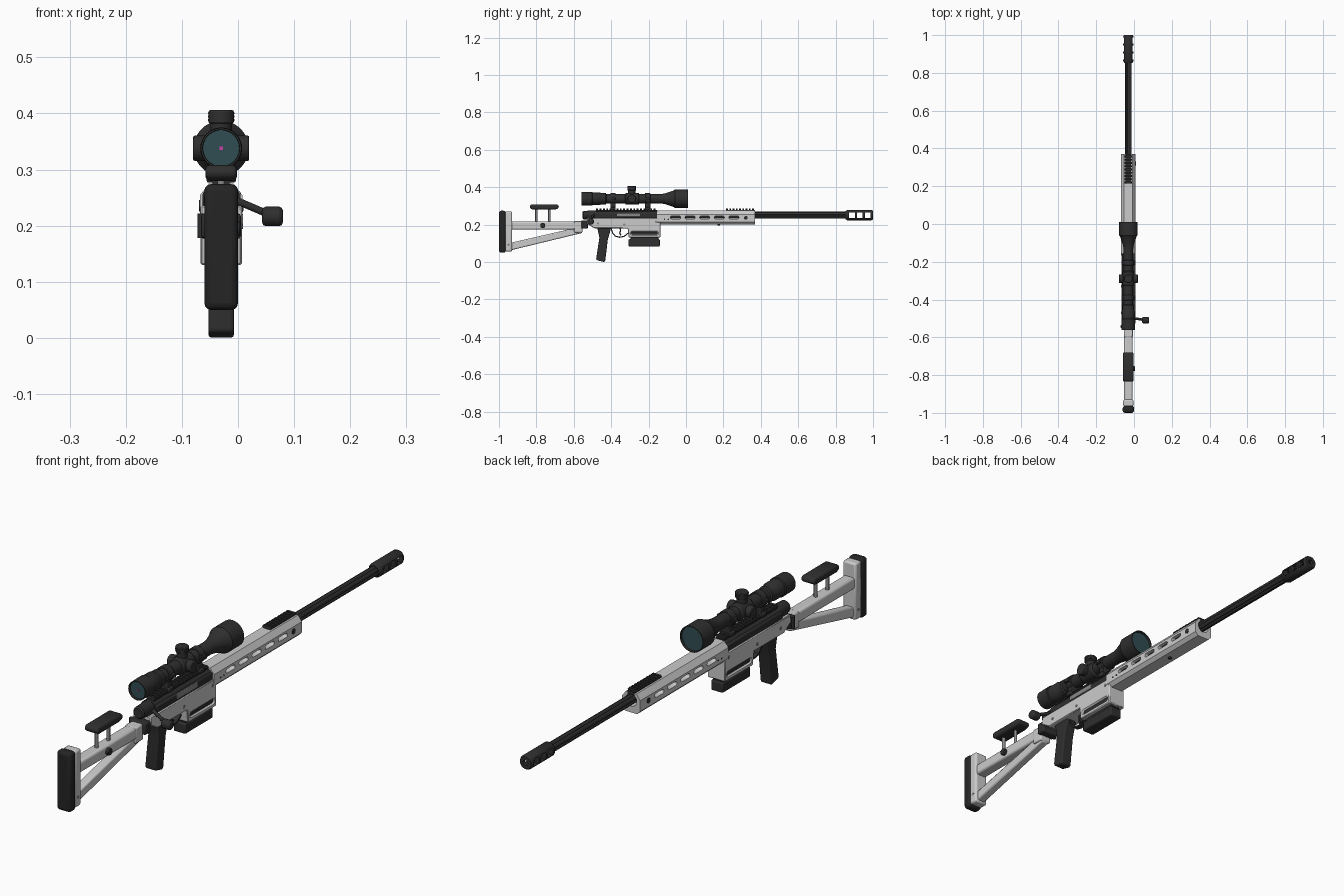
import bpy, bmesh, math
from mathutils import Vector

if "Cube" in bpy.data.objects:
    bpy.data.objects.remove(bpy.data.objects["Cube"])

CX = -0.03  # the gun's centre plane; only the bolt handle reaches further right


def mat(name, col):
    m = bpy.data.materials.new(name)
    m.diffuse_color = (*col, 1)
    m.use_nodes = True
    m.node_tree.nodes["Principled BSDF"].inputs["Base Color"].default_value = m.diffuse_color
    return m


BLACK = mat("black", (0.028, 0.028, 0.028))
RUBBER = mat("rubber", (0.018, 0.018, 0.018))
LENS = mat("lens", (0.03, 0.075, 0.085))
STEEL = mat("steel", (0.25, 0.25, 0.25))
DOT = mat("dot", (0.6, 0.05, 0.4))


def finish(name, bm, m=None, bevel=0, seg=2):
    bmesh.ops.recalc_face_normals(bm, faces=bm.faces)
    me = bpy.data.meshes.new(name)
    bm.to_mesh(me)
    bm.free()
    ob = bpy.data.objects.new(name, me)
    ob.location.x = CX
    bpy.context.collection.objects.link(ob)
    if m:
        me.materials.append(m)
    if bevel:
        b = ob.modifiers.new("bevel", 'BEVEL')
        b.width, b.segments, b.limit_method, b.angle_limit = bevel, seg, 'ANGLE', math.radians(40)
    return ob


def extrude(name, pts, vec, m=None, bevel=0, seg=2):
    bm = bmesh.new()
    f = bm.faces.new([bm.verts.new(p) for p in pts])
    r = bmesh.ops.extrude_face_region(bm, geom=[f])
    # the source face is kept by this operator, so it closes the solid
    bmesh.ops.translate(bm, vec=vec, verts=[v for v in r["geom"] if isinstance(v, bmesh.types.BMVert)])
    return finish(name, bm, m, bevel, seg)


def side(name, yz, w, m=None, bevel=0, seg=2, x=0):
    return extrude(name, [(x - w / 2, y, z) for y, z in yz], (w, 0, 0), m, bevel, seg)


def box(name, y0, y1, z0, z1, w, m=None, bevel=0, seg=2, x=0):
    return side(name, [(y0, z0), (y1, z0), (y1, z1), (y0, z1)], w, m, bevel, seg, x)


def cyl(name, p, q, r, m=None, bevel=0, n=32):
    p, q = Vector(p), Vector(q)
    rot = (q - p).to_track_quat('Z', 'Y')
    ring = [p + rot @ Vector((r * math.cos(a), r * math.sin(a), 0)) for a in (2 * math.pi * i / n for i in range(n))]
    return extrude(name, ring, q - p, m, bevel)


def lathe(name, prof, z, m=None, n=40):
    bm = bmesh.new()
    vs = [bm.verts.new((r, y, z)) for y, r in prof]
    es = [bm.edges.new(e) for e in zip(vs, vs[1:])]
    bmesh.ops.spin(bm, geom=vs + es, cent=(0, 0, z), axis=(0, 1, 0), angle=2 * math.pi, steps=n)
    bmesh.ops.remove_doubles(bm, verts=bm.verts, dist=1e-5)
    return finish(name, bm, m)


def cut(ob, cutters):
    bpy.context.view_layer.objects.active = ob
    for c in cutters:
        c.hide_render = True
        b = ob.modifiers.new("cut", 'BOOLEAN')
        b.operation, b.solver, b.object = 'DIFFERENCE', 'EXACT', c
        bpy.ops.object.modifier_apply(modifier=b.name)
        bpy.data.objects.remove(c)


def slot(y, z, length, h, w, x=0):
    k = length / 2 - h / 2
    arc = [(math.copysign(k, math.sin(a)) + h / 2 * math.sin(a), h / 2 * math.cos(a))
           for a in (2 * math.pi * (i + .5) / 16 for i in range(16))]
    return side("slot_cutter", [(y + u, z + v) for u, v in arc], w, x=x)


def rail(name, y0, y1, n):
    box(name + "_base", y0, y1, .268, .279, .03, BLACK)
    pitch = (y1 - y0) / n
    for i in range(n):
        y = y0 + i * pitch
        sec = [(-.016, .276), (.016, .276), (.02, .281), (.016, .287), (-.016, .287), (-.02, .281)]
        extrude(f"{name}_tooth_{i}", [(a, y, z) for a, z in sec], (0, pitch * .55, 0), BLACK)


# stock: butt pad, plate, tube and strut
box("butt_pad", -1, -.963, .05, .274, .06, RUBBER, .012, 3)
box("butt_plate", -.966, -.93, .056, .27, .054, None, .007)
box("stock_tube", -.935, -.555, .173, .217, .045, None, .009, 3)
side("stock_strut", [(-.94, .062), (-.94, .102), (-.61, .178), (-.555, .178), (-.555, .155)], .034, None, .006)
box("stock_end_block", -.60, -.553, .158, .218, .047, None, .005)
box("stock_hinge", -.56, -.525, .178, .222, .07, BLACK, .005)
cyl("hinge_pin", (-.034, -.543, .178), (-.034, -.543, .222), .008, BLACK)
cyl("butt_screw", (-.028, -.948, .092), (.028, -.948, .092), .006, STEEL)

# cheek rest on two posts
side("cheek_rest", [(-.835, .287), (-.82, .28), (-.70, .28), (-.68, .287), (-.68, .303), (-.69, .308), (-.825, .308), (-.835, .303)],
     .056, BLACK, .009, 3)
for y in (-.80, -.73):
    cyl("cheek_post", (0, y, .20), (0, y, .285), .0065, STEEL, n=20)
cyl("cheek_knob", (.02, -.766, .195), (.034, -.766, .195), .013, BLACK, .002)

# chassis with magazine well
chassis = side("chassis", [(-.53, .236), (-.53, .205), (-.49, .18), (-.312, .18), (-.306, .13), (-.137, .13), (-.137, .236)],
               .074)
for s in (-1, 1):
    cut(chassis, [slot(-.222, .154, .145, .018, .012, s * .037)])
    for y, z in ((-.47, .206), (-.33, .2), (-.16, .215)):
        cyl("chassis_screw", (s * .036, y, z), (s * .0385, y, z), .006, STEEL, n=16)
box("well_slot_panel", -.295, -.15, .143, .166, .064, BLACK)
chassis.modifiers.new("bevel", 'BEVEL').width = .004
chassis.modifiers["bevel"].limit_method = 'ANGLE'
box("magazine", -.296, -.147, .10, .14, .044, BLACK, .003)
box("magazine_base", -.307, -.14, .083, .122, .05, BLACK, .005)

# receiver, ejection port and bolt
lathe("receiver", [(-.49, 0), (-.49, .031), (-.15, .031), (-.15, 0)], .244, BLACK)
box("receiver_flat", -.49, -.15, .225, .262, .066, BLACK, .006)
box("ejection_port", -.37, -.245, .241, .261, .005, STEEL, .002, x=.032)
lathe("bolt_shroud", [(-.553, 0), (-.553, .018), (-.547, .023), (-.5, .025), (-.485, .025), (-.485, 0)], .250, BLACK)
box("bolt_root", -.53, -.485, .213, .25, .05, BLACK, .005)
cyl("bolt_handle", (.015, -.497, .25), (.085, -.508, .22), .0065, BLACK, n=20)
lathe_knob = cyl("bolt_knob", (.073, -.509, .2165), (.11, -.509, .2165), .0175, BLACK, .007)
rail("receiver_rail", -.48, -.155, 18)

# grip, trigger and guard
side("grip", [(-.475, .185), (-.40, .185), (-.405, .165), (-.418, .12), (-.432, .005), (-.44, .0), (-.478, .01), (-.48, .02), (-.463, .13)],
     .045, BLACK, .01, 3)


def ribbon(name, path, t, w):
    out, inn = [], []
    for i, p in enumerate(path):
        d = (Vector(path[min(i + 1, len(path) - 1)]) - Vector(path[max(i - 1, 0)])).normalized()
        nrm = Vector((-d.y, d.x)) * t / 2
        out.append(Vector(p) + nrm)
        inn.append(Vector(p) - nrm)
    side(name, [tuple(v) for v in out + inn[::-1]], w, BLACK)


ribbon("trigger_guard", [(-.402, .183), (-.392, .155), (-.378, .138), (-.355, .132), (-.33, .137), (-.315, .15), (-.306, .155)], .006, .02)
ribbon("trigger", [(-.352, .185), (-.35, .168), (-.354, .155), (-.348, .143)], .007, .01)

# handguard: chamfered tube with five slots on each side
sec = [(-.025, .2), (.025, .2), (.038, .213), (.038, .254), (.022, .275), (-.022, .275), (-.038, .254), (-.038, .213)]
guard = extrude("handguard", [(x, -.155, z) for x, z in sec], (0, .525, 0))
cut(guard, [cyl("bore_cutter", (0, -.12, .247), (0, .4, .247), .0235)]
    + [slot(-.056 + .078 * i, .238, .054, .016, .2) for i in range(5)])
for s in (-1, 1):
    cyl("handguard_screw", (s * .036, .32, .236), (s * .0395, .32, .236), .01, BLACK, n=20)
    for y in (-.115, -.095):
        cyl("handguard_pin", (s * .036, y, .228), (s * .0386, y, .228), .004, BLACK, n=12)
cyl("sling_stud", (0, .175, .194), (0, .175, .202), .007, BLACK, n=16)
rail("front_rail", .215, .37, 9)

# fluted barrel and muzzle brake with three side ports
ring = []
for i in range(72):
    a = 2 * math.pi * i / 72
    r = .0185 - .0035 * max(0, math.cos(6 * a)) ** 2
    ring.append((r * math.cos(a), -.15, .25 + r * math.sin(a)))
extrude("barrel", ring, (0, 1.01, 0), BLACK)
brake = lathe("muzzle_brake", [(.852, 0), (.852, .021), (.862, .027), (.993, .027), (1, .023), (1, .010), (.87, .010), (.87, 0)], .25, BLACK)
cut(brake, [box("port_cutter", y, y + .031, .236, .264, .1) for y in (.872, .914, .956)])

# scope body, lenses and mounts
SZ = .338
lathe("scope_body", [(-.548, 0), (-.548, .032), (-.56, .033), (-.56, .036), (-.503, .037), (-.5, .034), (-.46, .034), (-.455, .031),
                     (-.43, .031), (-.425, .025), (-.135, .025), (-.11, .029), (-.065, .044), (-.06, .049), (.01, .049), (.01, .046),
                     (-.002, .045), (-.002, 0)], SZ, BLACK, 48)
cyl("eyepiece_lens", (0, -.552, SZ), (0, -.545, SZ), .0325, LENS)
cyl("objective_lens", (0, -.004, SZ), (0, .002, SZ), .045, LENS)
box("aiming_dot", -.5535, -.55, SZ - .003, SZ + .003, .006, DOT)
cyl("turret_saddle", (0, -.325, SZ), (0, -.25, SZ), .031, BLACK, .005)
for nm, d, h in (("elevation", (0, 0, 1), .068), ("windage", (1, 0, 0), .05), ("focus", (-1, 0, 0), .05)):
    c, d = Vector((0, -.29, SZ)), Vector(d)
    cyl(nm + "_base", c, c + d * (h - .022), .019, BLACK)
    cyl(nm + "_cap", c + d * (h - .024), c + d * h, .0225, BLACK, .003)
    if nm == "elevation":
        for k in range(3):
            cyl("elevation_ridge", c + d * (h - .019 + k * .006), c + d * (h - .016 + k * .006), .0237, BLACK)
for y in (-.39, -.205):
    cyl("scope_ring", (0, y - .014, SZ), (0, y + .014, SZ), .030, BLACK, .002)
    box("ring_foot", y - .014, y + .014, .277, .318, .036, BLACK, .003)
    box("ring_clamp", y - .014, y + .014, .277, .293, .052, BLACK, .003)
    for s in (-1, 1):
        box("ring_lug", y - .012, y + .012, SZ - .008, SZ + .008, .012, BLACK, .002, x=s * .031)

# smooth shading with crisp edges
bpy.ops.object.select_all(action='DESELECT')
for ob in bpy.context.scene.objects:
    ob.select_set(True)
bpy.context.view_layer.objects.active = guard
bpy.ops.object.shade_smooth_by_angle(angle=math.radians(35))
